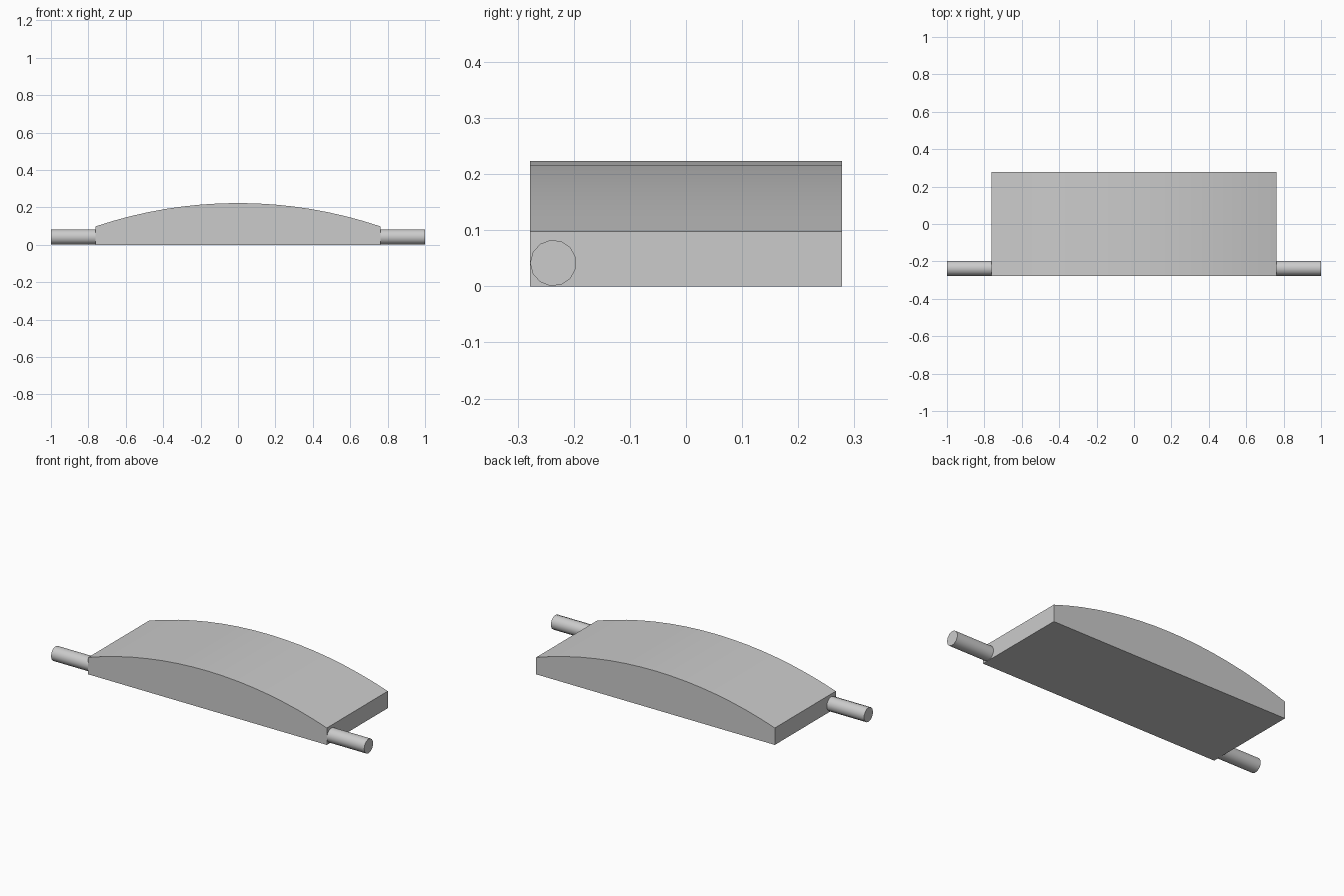
import bpy
import bmesh
from math import asin, sin, cos, pi, radians
from mathutils import Vector

if "Cube" in bpy.data.objects:
    bpy.data.objects.remove(bpy.data.objects["Cube"])

grey = bpy.data.materials.new("light grey")
grey.use_nodes = True
grey.diffuse_color = (0.6, 0.6, 0.6, 1)
grey.node_tree.nodes["Principled BSDF"].inputs["Base Color"].default_value = (0.6, 0.6, 0.6, 1)


def extrude_profile(name, points, offset):
    """Cap a closed profile and extrude it along the offset vector."""
    bm = bmesh.new()
    face = bm.faces.new([bm.verts.new(p) for p in points])
    result = bmesh.ops.extrude_face_region(bm, geom=[face], use_keep_orig=True)
    verts = [g for g in result["geom"] if isinstance(g, bmesh.types.BMVert)]
    bmesh.ops.translate(bm, verts=verts, vec=offset)
    bmesh.ops.recalc_face_normals(bm, faces=bm.faces)
    mesh = bpy.data.meshes.new(name)
    bm.to_mesh(mesh)
    bm.free()
    mesh.materials.append(grey)
    obj = bpy.data.objects.new(name, mesh)
    bpy.context.collection.objects.link(obj)
    bpy.ops.object.select_all(action='DESELECT')
    obj.select_set(True)
    bpy.context.view_layer.objects.active = obj
    bpy.ops.object.shade_smooth_by_angle(angle=radians(30))
    return obj


# Arched body: flat base, short upright ends, shallow curved top
half_width, half_depth = 0.762, 0.278
end_height, top_height = 0.098, 0.223
rise = top_height - end_height
radius = (half_width ** 2 + rise ** 2) / (2 * rise)
sweep = asin(half_width / radius)
segments = 16
profile = [(-half_width, -half_depth, 0), (half_width, -half_depth, 0)]
for i in range(segments + 1):
    a = sweep * (1 - 2 * i / segments)
    profile.append((radius * sin(a), -half_depth, top_height - radius * (1 - cos(a))))
extrude_profile("arched_body", profile, Vector((0, 2 * half_depth, 0)))

# Hinge rod along the front lower edge, showing at both ends
sides, rod_radius = 13, 0.0412
rod_y, rod_z = -0.2365, 0.0415
ring = []
for i in range(sides):
    a = pi + 2 * pi * i / sides
    ring.append((-1, rod_y + rod_radius * cos(a), rod_z + rod_radius * sin(a)))
extrude_profile("hinge_rod", ring, Vector((2, 0, 0)))
